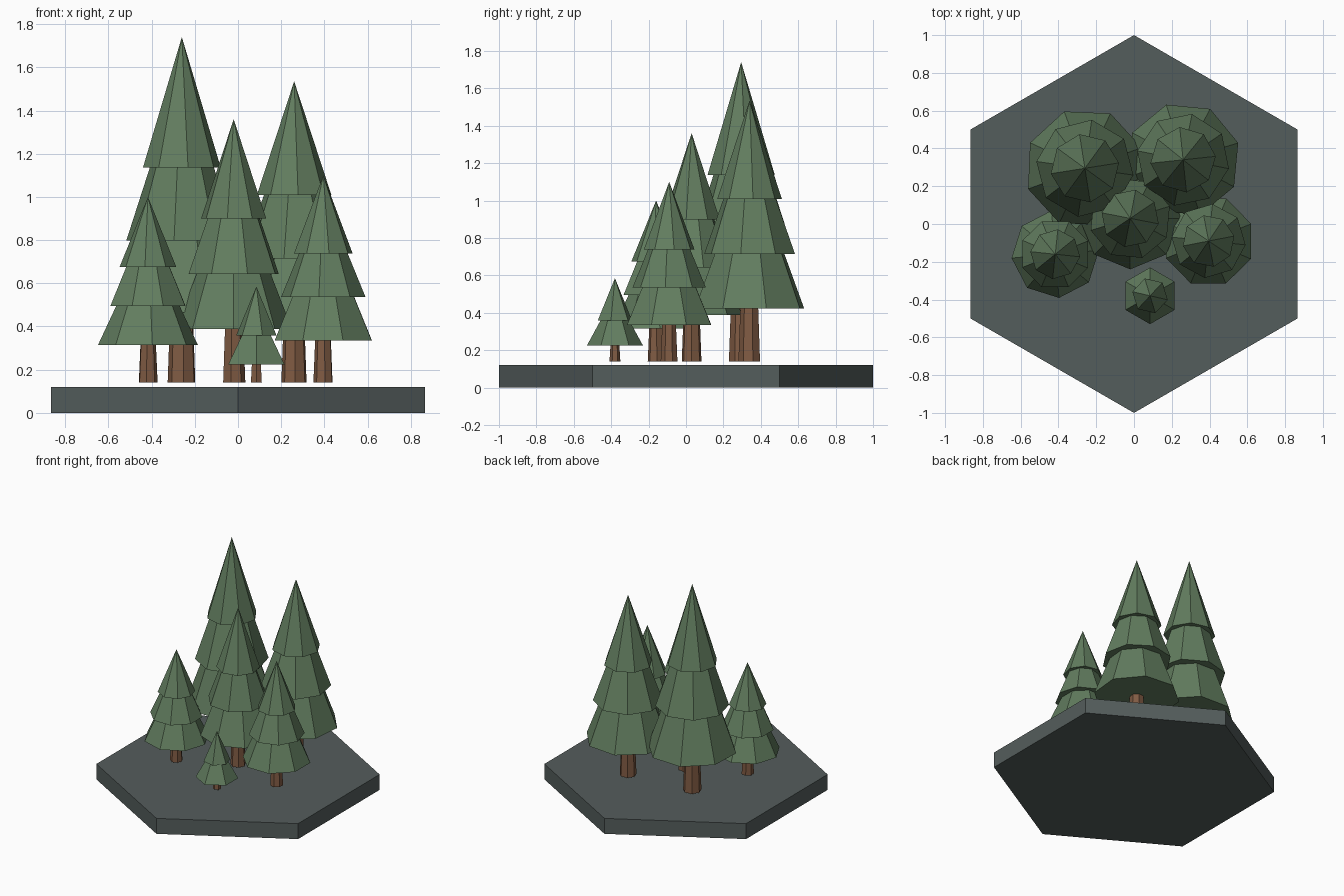
import bpy
import math

if "Cube" in bpy.data.objects:
    bpy.data.objects.remove(bpy.data.objects["Cube"])


def material(name, rgb):
    mat = bpy.data.materials.new(name)
    lin = [((c / 255 + 0.055) / 1.055) ** 2.4 for c in rgb]
    mat.diffuse_color = (*lin, 1)
    mat.use_nodes = True
    mat.node_tree.nodes["Principled BSDF"].inputs["Base Color"].default_value = mat.diffuse_color
    return mat


STONE = material("slate grey", (84, 93, 92))
BARK = material("bark brown", (128, 91, 67))
LEAF = material("pine green", (98, 125, 95))


def frustum(name, mat, x, y, z0, z1, r0, r1, sides, phase):
    """Flat-sided cone or frustum with its first corner at angle phase (degrees)."""
    ring = [math.radians(phase) + math.tau * i / sides for i in range(sides)]
    verts = [(r0 * math.cos(a), r0 * math.sin(a), z0) for a in ring]
    faces = [tuple(reversed(range(sides)))]
    if r1 > 0:
        verts += [(r1 * math.cos(a), r1 * math.sin(a), z1) for a in ring]
        faces.append(tuple(range(sides, 2 * sides)))
        faces += [(i, (i + 1) % sides, sides + (i + 1) % sides, sides + i)
                  for i in range(sides)]
    else:
        verts.append((0, 0, z1))
        faces += [(i, (i + 1) % sides, sides) for i in range(sides)]
    mesh = bpy.data.meshes.new(name)
    mesh.from_pydata(verts, [], faces)
    mesh.materials.append(mat)
    obj = bpy.data.objects.new(name, mesh)
    obj.location = (x, y, 0)
    bpy.context.collection.objects.link(obj)


GROUND = 0.14


def pine(name, x, y, top, radius, trunk_r, sides, phase, tiers):
    """Trunk plus stacked skirts; tiers hold (bottom height, radius) fractions."""
    h = top - GROUND
    frustum(name + "_trunk", BARK, x, y, GROUND, GROUND + (tiers[0][0] + 0.03) * h,
            trunk_r, trunk_r * 0.8, 7 if sides == 8 else 6, phase)
    for i, (level, width) in enumerate(tiers):
        z0, r0 = GROUND + level * h, radius * width
        last = i == len(tiers) - 1
        if last:
            z1, r1 = top, 0
        else:
            # each skirt tucks a little way into the one above
            next_level, next_width = tiers[i + 1]
            z1 = GROUND + (next_level + 0.05) * h
            r1 = radius * next_width * 0.68
        frustum(f"{name}_foliage_{i + 1}", LEAF, x, y, z0, z1, r0, r1,
                sides, phase + 17 * i)


# Hexagonal ground slab
frustum("base_slab", STONE, 0, 0, 0, 0.12, 1, 1, 6, 30)

# Trees
THREE = [(0.203, 1.0), (0.412, 0.81), (0.622, 0.57)]
TWO = [(0.19, 1.0), (0.49, 0.64)]
pine("tallest_pine", -0.26, 0.295, 1.74, 0.32, 0.066, 8, 20, THREE)
pine("back_right_pine", 0.26, 0.34, 1.535, 0.305, 0.06, 8, 17, THREE)
pine("centre_pine", -0.02, 0.03, 1.36, 0.27, 0.054, 8, 0, THREE)
pine("right_pine", 0.395, -0.09, 1.10, 0.243, 0.046, 8, 22, THREE)
pine("left_pine", -0.417, -0.16, 1.00, 0.232, 0.045, 8, 5, THREE)
pine("sapling", 0.085, -0.38, 0.585, 0.15, 0.029, 6, 30, TWO)
